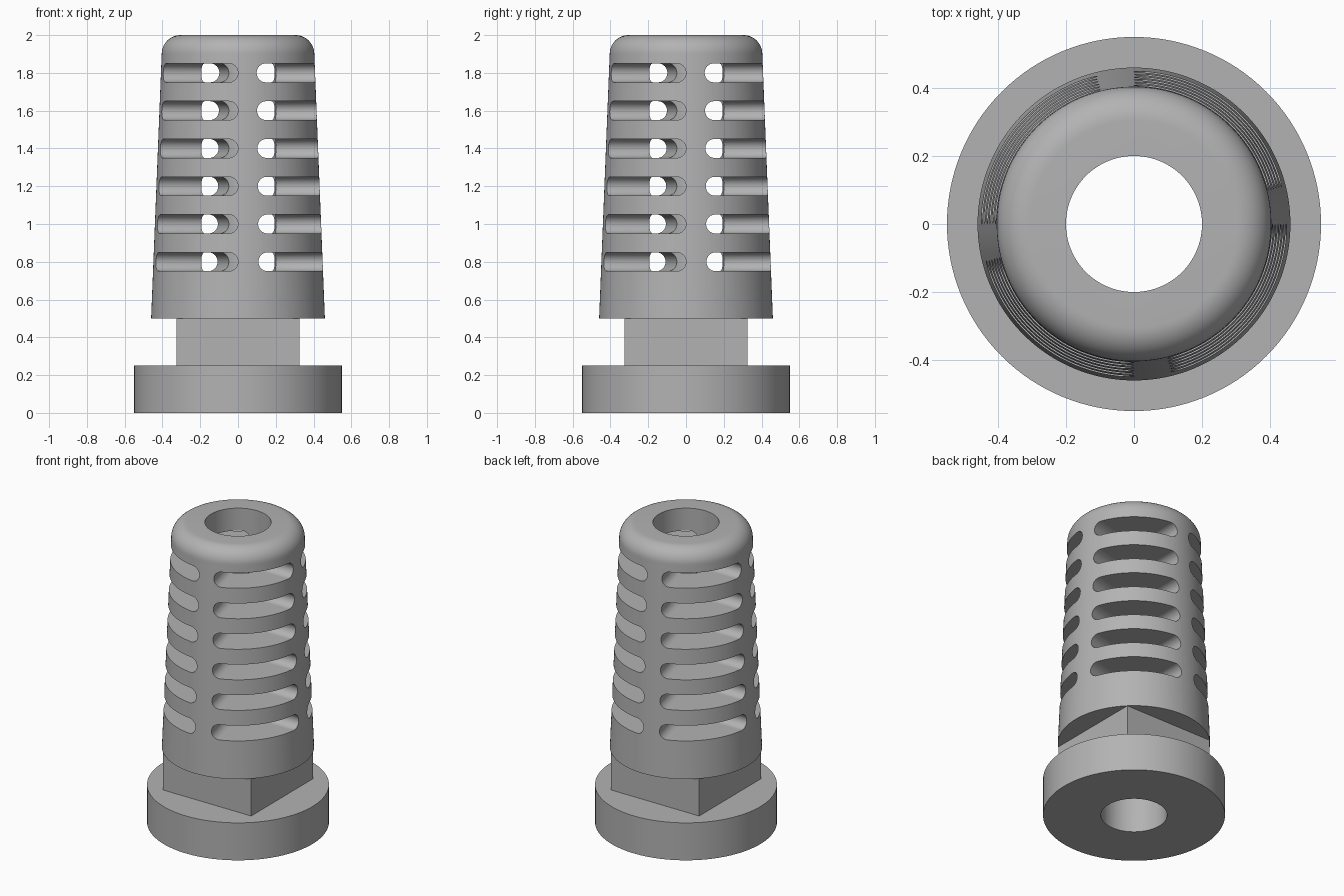
import bpy, bmesh, math
from mathutils import Vector

default = bpy.data.objects.get("Cube")
if default:
    bpy.data.objects.remove(default, do_unlink=True)

SEG = 128          # sides of the turned parts
SLOT_R = 0.05      # half height of a vent slot
GAP = math.radians(14)

grey = bpy.data.materials.new("plain_grey")
grey.use_nodes = True
COLOUR = (0.45, 0.45, 0.45, 1)
grey.diffuse_color = COLOUR
grey.node_tree.nodes["Principled BSDF"].inputs["Base Color"].default_value = COLOUR


def make_object(name, bm, helper=False):
    bmesh.ops.remove_doubles(bm, verts=bm.verts, dist=1e-5)
    bmesh.ops.recalc_face_normals(bm, faces=bm.faces)
    mesh = bpy.data.meshes.new(name)
    bm.to_mesh(mesh)
    bm.free()
    mesh.materials.append(grey)
    obj = bpy.data.objects.new(name, mesh)
    bpy.context.collection.objects.link(obj)
    obj.hide_render = helper
    return obj


def lathe(name, profile, helper=False):
    """Solid of revolution around z from (radius, height) points."""
    bm = bmesh.new()
    rings = [[bm.verts.new((r * math.cos(2 * math.pi * i / SEG),
                            r * math.sin(2 * math.pi * i / SEG), z))
              for i in range(SEG)] for r, z in profile]
    for low, high in zip(rings, rings[1:]):
        for i in range(SEG):
            j = (i + 1) % SEG
            bm.faces.new((low[i], low[j], high[j], high[i]))
    bm.faces.new(rings[0])
    bm.faces.new(rings[-1])
    return make_object(name, bm, helper)


def add_slot(bm, start, end, z):
    """Sector-shaped cutter with round radial ends."""
    columns = []   # (inner point, outer point, half height)

    def cap(angle, side, theta):
        u = Vector((math.cos(angle), math.sin(angle), 0))
        t = Vector((-u.y, u.x, 0)) * side
        shift = t * SLOT_R * (math.cos(theta) - 1)
        columns.append((u * 0.15 + shift, u * 0.6 + shift, SLOT_R * math.sin(theta)))

    steps = 10
    for k in range(steps + 1):
        cap(start, -1, math.pi / 2 * k / steps)
    inner_trim = math.radians(22)
    outer_trim = math.radians(6)
    for k in range(steps + 1):
        f = k / steps
        a = start + inner_trim + (end - start - 2 * inner_trim) * f
        b = start + outer_trim + (end - start - 2 * outer_trim) * f
        columns.append((Vector((math.cos(a), math.sin(a), 0)) * 0.15,
                        Vector((math.cos(b), math.sin(b), 0)) * 0.6, SLOT_R))
    for k in range(steps, -1, -1):
        cap(end, 1, math.pi / 2 * k / steps)

    rows = []
    for inner, outer, h in columns:
        rows.append([bm.verts.new((p.x, p.y, z + s * h))
                     for p, s in ((inner, -1), (outer, -1), (outer, 1), (inner, 1))])
    for a, b in zip(rows, rows[1:]):
        for i in range(4):
            j = (i + 1) % 4
            bm.faces.new((a[i], a[j], b[j], b[i]))


def boolean(target, other, operation):
    mod = target.modifiers.new(operation.lower(), 'BOOLEAN')
    mod.operation = operation
    mod.solver = 'EXACT'
    mod.object = other
    bpy.context.view_layer.objects.active = target
    bpy.ops.object.modifier_apply(modifier=mod.name)
    bpy.data.objects.remove(other, do_unlink=True)


# Tapered sleeve with a rounded top
fillet = [(0.304 + 0.1 * math.cos(a), 1.9 + 0.1 * math.sin(a))
          for a in (math.pi / 2 * k / 12 for k in range(13))]
body = lathe("vented_plug", [(0.46, 0.5)] + fillet)

# Square neck
bm = bmesh.new()
bmesh.ops.create_cube(bm, size=1)
bmesh.ops.scale(bm, vec=(0.649, 0.649, 0.31), verts=bm.verts)
bmesh.ops.translate(bm, vec=(0, 0, 0.355), verts=bm.verts)
neck = make_object("square_neck", bm)

# Round base flange
flange = lathe("base_flange", [(0.55, 0), (0.55, 0.25)])
boolean(body, neck, 'UNION')
boolean(body, flange, 'UNION')

# Central bore
boolean(body, lathe("bore_cutter", [(0.2, -0.1), (0.2, 2.1)], True), 'DIFFERENCE')

# Six rows of four vent slots
bm = bmesh.new()
for row in range(6):
    for quarter in range(4):
        base = quarter * math.pi / 2
        add_slot(bm, base + GAP, base + math.pi / 2, 0.8 + 0.2 * row)
boolean(body, make_object("slot_cutter", bm, True), 'DIFFERENCE')

# Smooth round surfaces, crisp edges
bpy.ops.object.select_all(action='DESELECT')
body.select_set(True)
bpy.context.view_layer.objects.active = body
bpy.ops.object.shade_smooth_by_angle(angle=math.radians(30))
